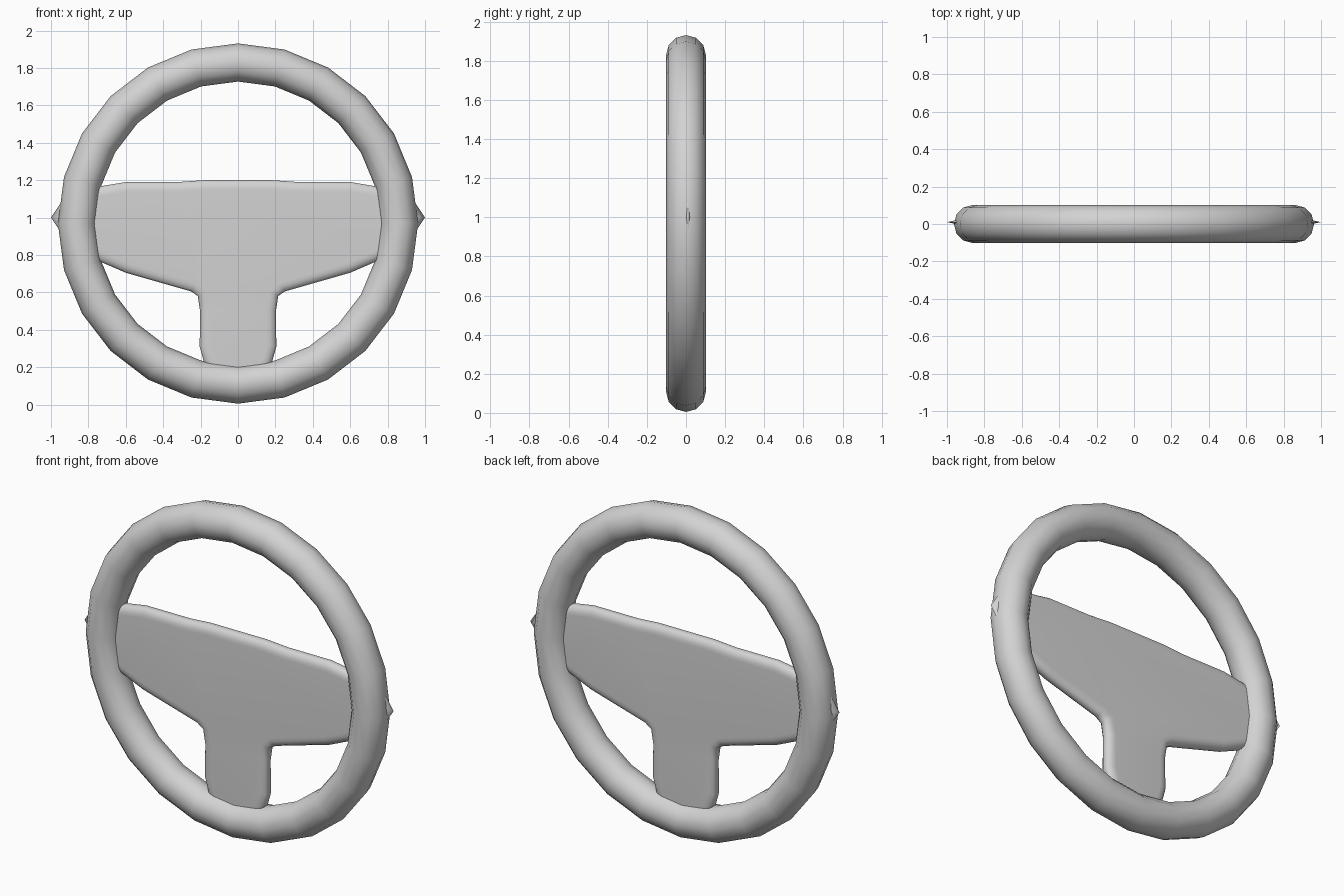
import bpy
import bmesh
from math import radians, pi
from mathutils import Vector

cube = bpy.data.objects.get("Cube")
if cube:
    bpy.data.objects.remove(cube, do_unlink=True)

CENTRE_Z = 0.968

# One plain grey for everything
grey = bpy.data.materials.new("plain_grey")
grey.use_nodes = True
colour = (0.65, 0.65, 0.65, 1)
grey.diffuse_color = colour
grey.node_tree.nodes["Principled BSDF"].inputs["Base Color"].default_value = colour


def finish(obj, name, angle):
    obj.name = name
    obj.data.materials.append(grey)
    bpy.ops.object.select_all(action="DESELECT")
    obj.select_set(True)
    bpy.context.view_layer.objects.active = obj
    bpy.ops.object.shade_smooth_by_angle(angle=radians(angle))


# Rim
bpy.ops.mesh.primitive_torus_add(
    major_segments=24, minor_segments=12, major_radius=0.861, minor_radius=0.102,
    location=(0, 0, CENTRE_Z), rotation=(pi / 2, 0, 0))
finish(bpy.context.object, "rim", 60)

# Spoke panel: right half of a T outline, mirrored, with soft rounded edges
half = [(0, 1.2), (0.18, 1.2), (0.32, 1.19), (0.6, 1.19), (0.75, 1.165),
        (0.87, 1.11), (0.87, 0.86), (0.75, 0.77), (0.6, 0.705), (0.25, 0.605),
        (0.215, 0.58), (0.203, 0.5), (0.205, 0.31), (0.18, 0.22), (0.12, 0.12), (0, 0.1)]
outline = half + [(-x, z) for x, z in half[-2:0:-1]]
bm = bmesh.new()
front = bm.faces.new([bm.verts.new((x, -0.012, z)) for x, z in outline])
back = bmesh.ops.extrude_face_region(bm, geom=[front], use_keep_orig=True)
bmesh.ops.translate(bm, vec=(0, 0.024, 0),
                    verts=[v for v in back["geom"] if isinstance(v, bmesh.types.BMVert)])
bmesh.ops.recalc_face_normals(bm, faces=bm.faces)
for inset, depth in ((0.01, 0.014), (0.022, 0.009), (0.02, 0.001)):
    caps = [f for f in bm.faces if len(f.verts) > 4]
    bmesh.ops.inset_individual(bm, faces=caps, thickness=inset, depth=depth)
mesh = bpy.data.meshes.new("spoke_panel")
bm.to_mesh(mesh)
bm.free()
panel = bpy.data.objects.new("spoke_panel", mesh)
bpy.context.collection.objects.link(panel)
finish(panel, "spoke_panel", 60)

# Thin panel tips poking out through the rim on each side
for side, name in ((1, "left_tip"), (-1, "right_tip")):
    bpy.ops.mesh.primitive_cone_add(
        vertices=4, radius1=0.15, radius2=0, depth=0.1,
        location=(side * 0.95, 0.01, 1.0), rotation=(0, side * pi / 2, 0))
    tip = bpy.context.object
    tip.scale = Vector((1, 0.14, 1))
    finish(tip, name, 60)
